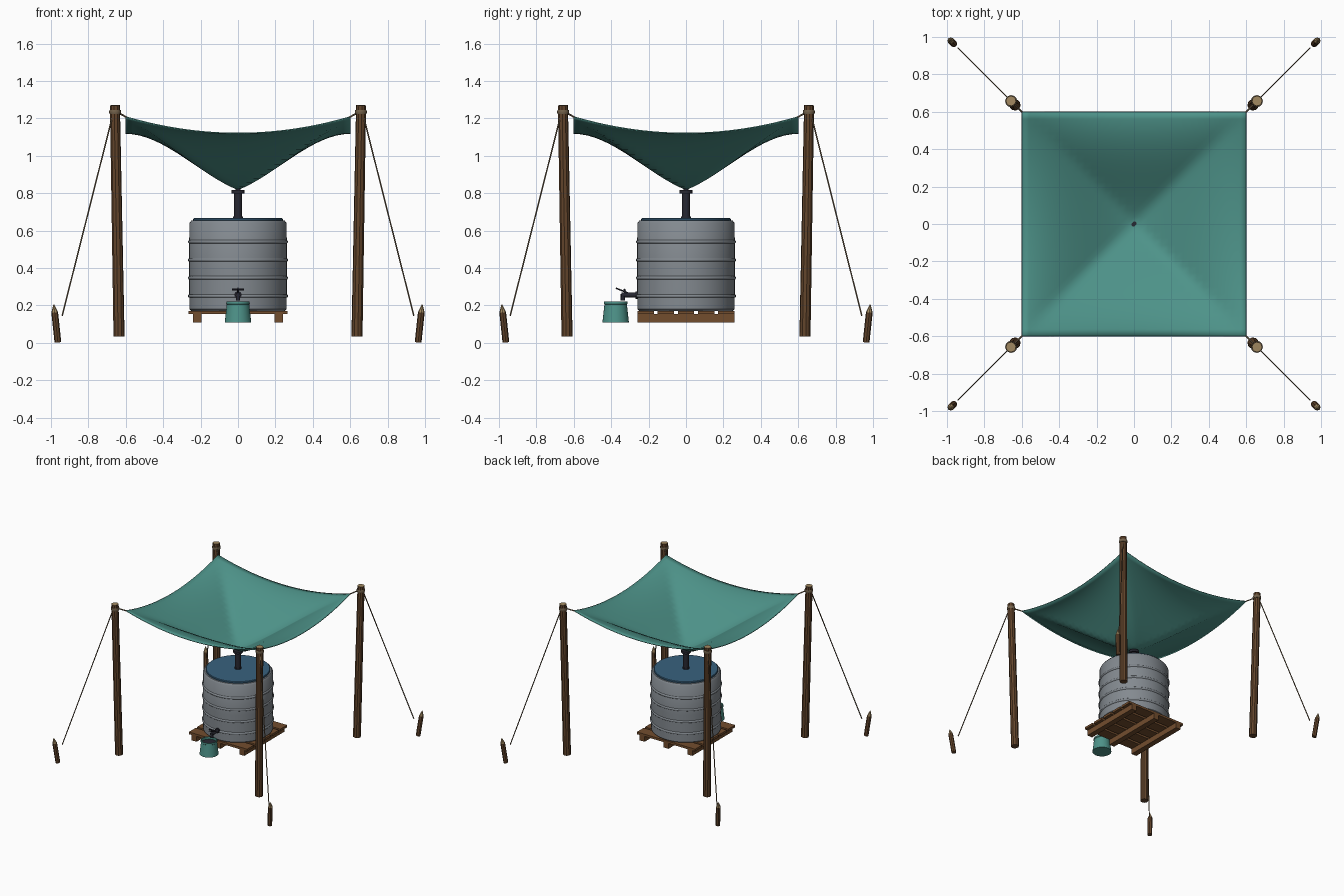
import bpy, bmesh, math
from mathutils import Vector

if "Cube" in bpy.data.objects:
    bpy.data.objects.remove(bpy.data.objects["Cube"])


def material(name, rgb):
    m = bpy.data.materials.new(name)
    m.diffuse_color = (*rgb, 1)
    m.use_nodes = True
    m.node_tree.nodes["Principled BSDF"].inputs["Base Color"].default_value = m.diffuse_color
    return m


TEAL = material("teal cloth", (0.075, 0.29, 0.25))
GREY = material("grey barrel", (0.23, 0.255, 0.28))
BLUE = material("blue lid", (0.04, 0.12, 0.21))
DARK = material("dark metal", (0.02, 0.02, 0.03))
BARK = material("brown bark", (0.125, 0.06, 0.025))
PLANK = material("plank wood", (0.17, 0.075, 0.027))
CUT = material("cut wood", (0.36, 0.25, 0.12))
ROPE = material("rope", (0.17, 0.12, 0.07))


def finish(bm, name, mats, smooth=None):
    me = bpy.data.meshes.new(name)
    bmesh.ops.recalc_face_normals(bm, faces=bm.faces)
    bm.to_mesh(me)
    bm.free()
    ob = bpy.data.objects.new(name, me)
    bpy.context.collection.objects.link(ob)
    for m in mats:
        me.materials.append(m)
    if smooth:
        bpy.ops.object.select_all(action='DESELECT')
        ob.select_set(True)
        bpy.context.view_layer.objects.active = ob
        bpy.ops.object.shade_smooth_by_angle(angle=math.radians(smooth))
    return ob


def rod(name, a, b, r1, r2, mats, sides=12, smooth=None, cap_top=False):
    """Straight cylinder or cone from a to b; the top cap may use the second material."""
    a, b = Vector(a), Vector(b)
    d = b - a
    bm = bmesh.new()
    bmesh.ops.create_cone(bm, cap_ends=True, segments=sides, radius1=r1, radius2=r2, depth=d.length)
    if cap_top:
        for f in bm.faces:
            if f.normal.z > 0.9:
                f.material_index = 1
    q = d.to_track_quat('Z', 'Y')
    for v in bm.verts:
        v.co = q @ v.co + (a + b) / 2
    return finish(bm, name, mats, smooth)


def lathe(name, profile, centre, mats, sides=48, smooth=35, rule=None):
    """Turn (radius, z) points round a vertical axis."""
    bm = bmesh.new()
    rings = [[bm.verts.new((centre[0] + r * math.cos(2 * math.pi * i / sides),
                            centre[1] + r * math.sin(2 * math.pi * i / sides), z))
              for i in range(sides)] for r, z in profile]
    for k, (lo, hi) in enumerate(zip(rings, rings[1:])):
        for i in range(sides):
            j = (i + 1) % sides
            f = bm.faces.new((lo[i], lo[j], hi[j], hi[i]))
    bm.faces.new(rings[0])
    f = bm.faces.new(rings[-1])
    if rule is not None:
        f.material_index = rule
    return finish(bm, name, mats, smooth)


def box(name, centre, size, mat):
    bm = bmesh.new()
    bmesh.ops.create_cube(bm, size=1)
    for v in bm.verts:
        v.co = Vector(v.co[i] * size[i] + centre[i] for i in range(3))
    return finish(bm, name, [mat])


# Sagging square tarp, funnelled down to the pipe
def ease(t):
    return 0.5 * (3 * t * t - 2 * t ** 3) + 0.5 * math.sin(t * math.pi / 2)


bm = bmesh.new()
bmesh.ops.create_grid(bm, x_segments=32, y_segments=32, size=0.6)
for v in bm.verts:
    u, w = abs(v.co.x) / 0.6, abs(v.co.y) / 0.6
    v.co.z = 0.82 + 0.3 * ease(max(u, w)) + 0.088 * (u * w) ** 2
tarp = finish(bm, "tarp", [TEAL], 50)
sol = tarp.modifiers.new("thickness", 'SOLIDIFY')
sol.thickness = 0.006
sol.offset = 0

# Four posts with ties, guy ropes and stakes
for sx, label in ((-1, "left"), (1, "right")):
    for sy, end in ((-1, "front"), (1, "back")):
        def P(d, z):
            return (sx * d, sy * d, z)
        tag = f"{end}_{label}_"
        rod(tag + "post", P(0.636, 0.033), P(0.658, 1.27), 0.03, 0.027, [BARK, CUT], 10, None, True)
        rod(tag + "tarp_tie", P(0.598, 1.207), P(0.65, 1.235), 0.005, 0.005, [ROPE], 6, 60)
        rod(tag + "guy_rope", P(0.665, 1.235), P(0.94, 0.145), 0.004, 0.004, [ROPE], 6, 60)
        lathe(tag + "post_lashing", [(0.03, 1.222), (0.032, 1.23), (0.032, 1.238), (0.03, 1.245)],
              P(0.657, 0)[:2], [ROPE], 12)
        rod(tag + "stake", P(0.963, 0.003), P(0.98, 0.163), 0.018, 0.018, [BARK], 8)
        rod(tag + "stake_tip", P(0.98, 0.163), P(0.985, 0.203), 0.018, 0.003, [CUT], 8)

# Pallet: three runners and five boards
for i in (-1, 0, 1):
    box(f"pallet_runner_{i + 2}", (i * 0.217, 0, 0.131), (0.045, 0.52, 0.044), PLANK)
for i in range(5):
    box(f"pallet_board_{i + 1}", (0, (i - 2) * 0.108, 0.162), (0.53, 0.088, 0.018), PLANK)

# Barrel with raised hoops and lid
lathe("barrel", [(0.25, 0.171), (0.26, 0.18), (0.262, 0.4), (0.26, 0.64), (0.25, 0.653)],
      (0, 0), [GREY], 48, 40)
for n, z in enumerate((0.25, 0.347, 0.443, 0.54)):
    lathe(f"barrel_hoop_{n + 1}", [(0.255, z - 0.012), (0.265, z - 0.007), (0.268, z),
                                   (0.265, z + 0.007), (0.255, z + 0.012)], (0, 0), [GREY], 48, 50)
lathe("barrel_lid", [(0.24, 0.648), (0.24, 0.662), (0.236, 0.666)], (0, 0), [BLUE])

# Down pipe under the tarp
rod("down_pipe", (0, 0, 0.66), (0, 0, 0.815), 0.022, 0.022, [DARK], 20, 40)
rod("pipe_collar", (0, 0, 0.797), (0, 0, 0.816), 0.036, 0.036, [DARK], 20, 40)
rod("pipe_base_flange", (0, 0, 0.66), (0, 0, 0.675), 0.026, 0.026, [DARK], 20, 40)
rod("drain_hole", (0, 0, 0.815), (0, 0, 0.829), 0.014, 0.014, [DARK], 12, 40)

# Tap
rod("tap_body", (0, -0.25, 0.255), (0, -0.345, 0.255), 0.013, 0.013, [DARK], 14, 40)
rod("tap_flange", (0, -0.255, 0.255), (0, -0.27, 0.255), 0.02, 0.02, [DARK], 14, 40)
rod("tap_spout", (0, -0.337, 0.225), (0, -0.337, 0.262), 0.012, 0.012, [DARK], 14, 40)
rod("tap_stem", (0, -0.322, 0.26), (0, -0.33, 0.285), 0.006, 0.006, [DARK], 10, 40)
rod("tap_handle", (-0.032, -0.33, 0.284), (0.032, -0.33, 0.284), 0.005, 0.005, [DARK], 8, 40)
rod("tap_lever", (0, -0.375, 0.292), (0, -0.31, 0.266), 0.004, 0.004, [DARK], 8, 40)

# Bucket under the tap, dark inside
lathe("bucket", [(0.071, 0.108), (0.06, 0.205), (0.063, 0.208), (0.062, 0.221), (0.056, 0.221),
                 (0.057, 0.2)], (0, -0.376), [TEAL, DARK], 28, 35, 1)
